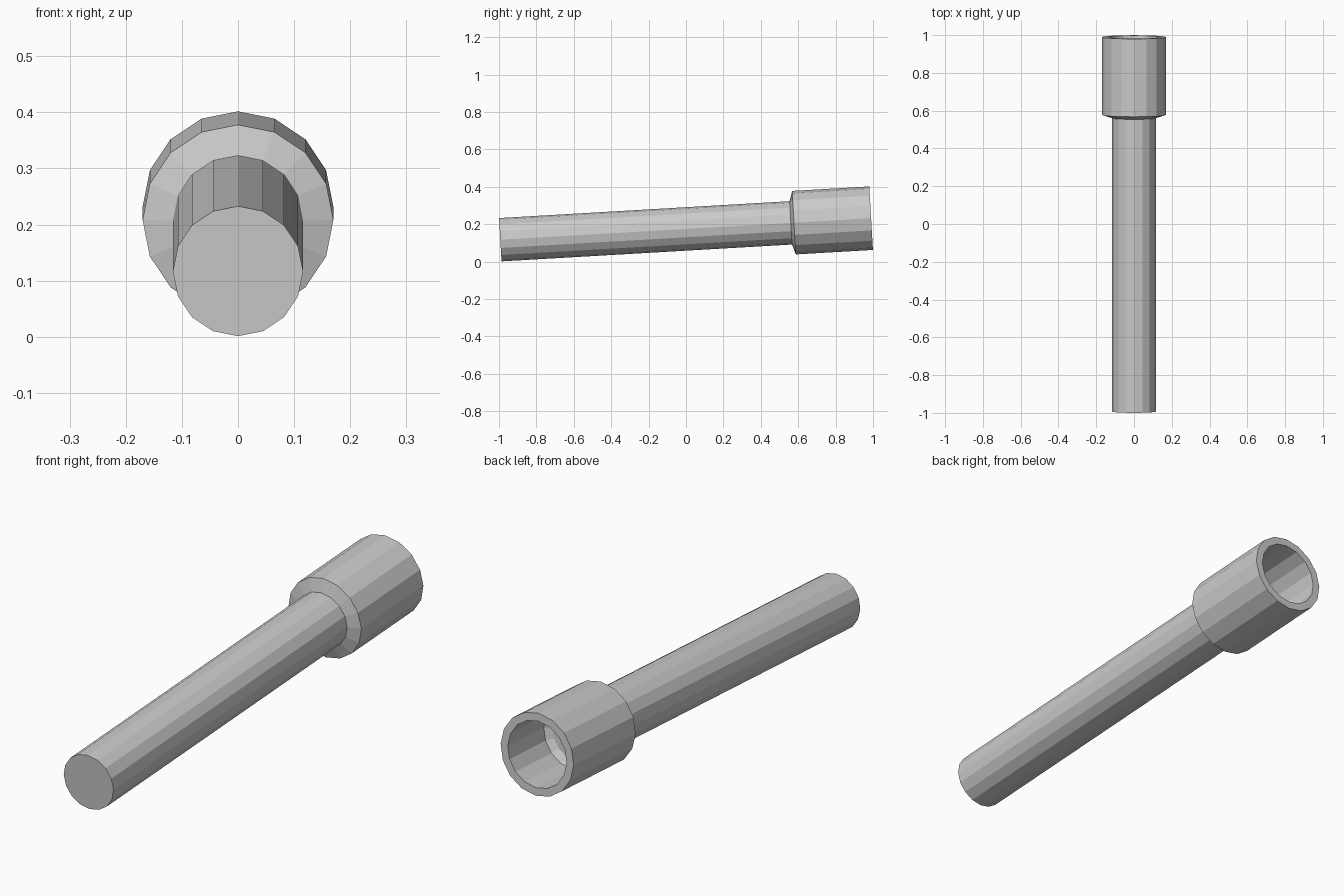
import bpy, bmesh, math
from mathutils import Matrix

if "Cube" in bpy.data.objects:
    bpy.data.objects.remove(bpy.data.objects["Cube"])

SIDES = 16
TILT = math.radians(3.32)
# Local +z of the lathe becomes the tilted long axis (towards +y, slightly up)
PLACE = Matrix.Translation((0, -0.993, 0.117)) @ Matrix.Rotation(TILT - math.pi / 2, 4, 'X')


def lathe(name, profile):
    """Turn (radius, distance) points around the long axis, capping both ends."""
    bm = bmesh.new()
    rings = []
    for r, s in profile:
        rings.append([bm.verts.new((r * math.sin(2 * math.pi * i / SIDES),
                                    r * math.cos(2 * math.pi * i / SIDES), s))
                      for i in range(SIDES)])
    for a, b in zip(rings, rings[1:]):
        for i in range(SIDES):
            j = (i + 1) % SIDES
            bm.faces.new((a[i], a[j], b[j], b[i]))
    bm.faces.new(rings[0])
    bm.faces.new(rings[-1])
    bmesh.ops.recalc_face_normals(bm, faces=bm.faces)
    bm.transform(PLACE)
    mesh = bpy.data.meshes.new(name)
    bm.to_mesh(mesh)
    bm.free()
    obj = bpy.data.objects.new(name, mesh)
    bpy.context.collection.objects.link(obj)
    return obj


# One turned piece: shaft, chamfered shoulder, socket wall, rim and recessed floor
lathe("socket_shaft", [
    (0.116, 0.0), (0.116, 1.556),
    (0.17, 1.573), (0.17, 1.986),
    (0.137, 1.986), (0.137, 1.746),
    (0.108, 1.728),
])
